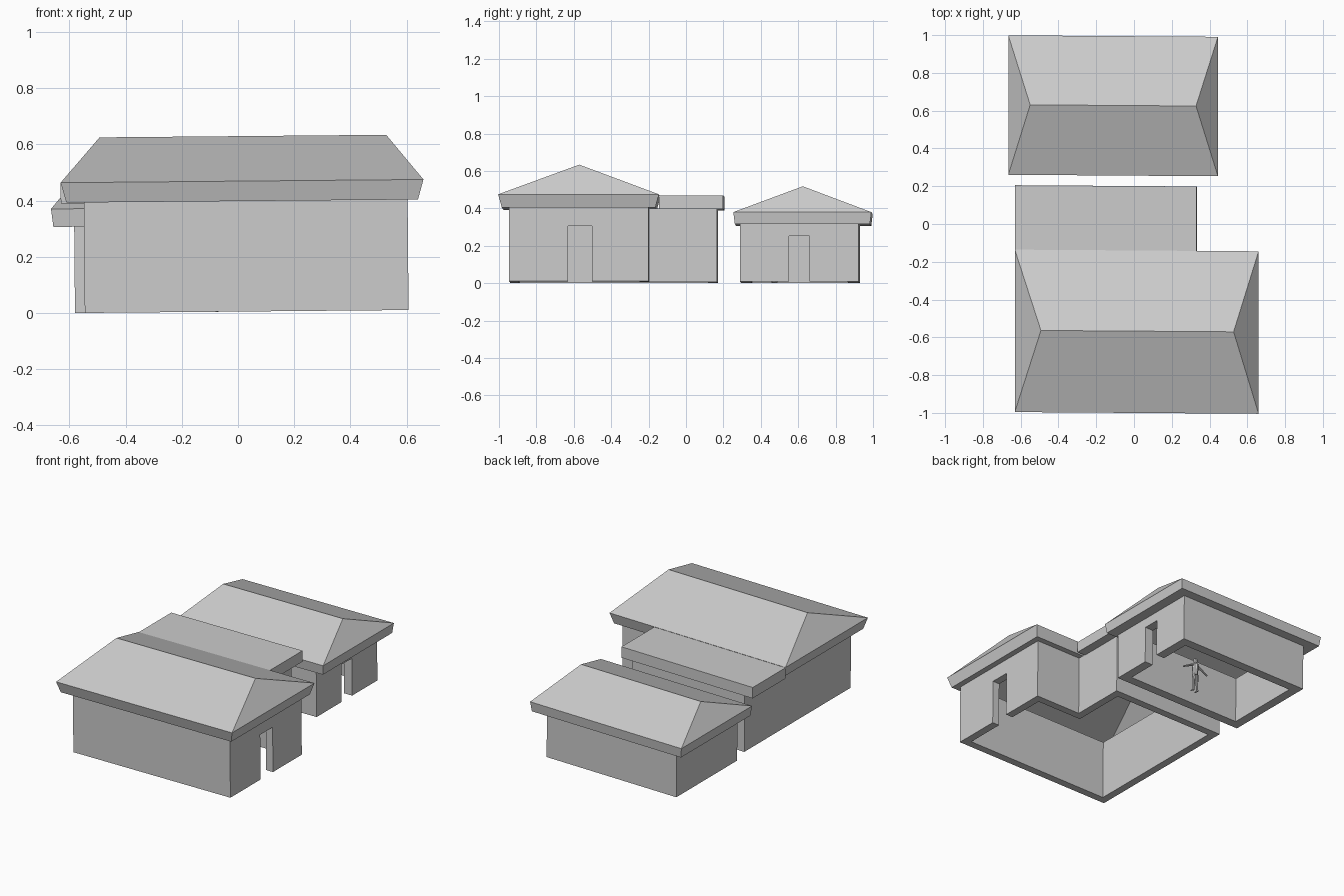
import bpy, bmesh
from mathutils import Vector

if "Cube" in bpy.data.objects:
    bpy.data.objects.remove(bpy.data.objects["Cube"])

TILT, TWIST = 0.009, 0.007   # the whole set leans and turns very slightly


def lean(v):
    x, y, z = v
    return (x - TILT * z, y - TWIST * x, z + TILT * x)


def make(name, verts, faces):
    me = bpy.data.meshes.new(name)
    me.from_pydata([lean(v) for v in verts], [], faces)
    bm = bmesh.new()
    bm.from_mesh(me)
    bmesh.ops.recalc_face_normals(bm, faces=bm.faces)
    bm.to_mesh(me)
    bm.free()
    ob = bpy.data.objects.new(name, me)
    bpy.context.collection.objects.link(ob)
    return ob


def rect(x0, x1, y0, y1):
    return [(x0, y0), (x1, y0), (x1, y1), (x0, y1)]


def rings_to_faces(rings, n):
    return [(a * n + i, a * n + (i + 1) % n, b * n + (i + 1) % n, b * n + i)
            for a, b in rings for i in range(n)]


def prism(name, outline, z0, z1):
    n = len(outline)
    verts = [(x, y, z) for z in (z0, z1) for x, y in outline]
    faces = rings_to_faces([(0, 1)], n) + [tuple(range(n)), tuple(range(n, 2 * n))]
    return make(name, verts, faces)


def inset(outline, t):
    # offset an axis-aligned counter-clockwise outline inward
    out, n = [], len(outline)
    for i in range(n):
        p, c, q = (Vector(outline[(i + k) % n]) for k in (-1, 0, 1))
        a, b = (c - p).normalized(), (q - c).normalized()
        out.append(c + t * (Vector((-a.y, a.x)) + Vector((-b.y, b.x))))
    return [tuple(v) for v in out]


def walls(name, outline, t, z0, z1, door):
    # hollow, floorless wall ring with a doorway cut in the right side
    n, inner = len(outline), inset(outline, t)
    verts = [(x, y, z) for o in (outline, inner) for z in (z0, z1) for x, y in o]
    ob = make(name, verts, rings_to_faces([(0, 1), (1, 3), (3, 2), (2, 0)], n))
    cutter = prism(name + "_door_cutter", rect(*door[:4]), -0.1, door[4])
    cutter.hide_render = True
    cutter.hide_viewport = True
    mod = ob.modifiers.new("doorway", 'BOOLEAN')
    mod.operation, mod.object, mod.solver = 'DIFFERENCE', cutter, 'EXACT'
    return ob


def hip_roof(name, eave, slope_in, soffit, zs, ridge):
    # hip slopes, leaning fascia and a soffit running back to the walls
    zb, zt, zr = zs
    rx0, rx1, ry = ridge
    verts = [(x, y, z) for o, z in ((eave, zt), (inset(eave, slope_in), zb), (soffit, zb))
             for x, y in o]
    verts += [(rx0, ry, zr), (rx1, ry, zr)]
    faces = rings_to_faces([(0, 1), (1, 2)], 4)
    faces += [(0, 1, 13, 12), (1, 2, 13), (2, 3, 12, 13), (3, 0, 12)]
    return make(name, verts, faces)


# main house: L-shaped walls, hip roof, flat-roofed rear wing
house = [(-0.545, -0.942), (0.607, -0.942), (0.607, -0.197),
         (0.278, -0.197), (0.278, 0.167), (-0.545, 0.167)]
walls("house_walls", house, 0.05, 0.005, 0.398, (0.5, 0.7, -0.627, -0.498, 0.3))
hip_roof("house_roof", rect(-0.627, 0.664, -1.0, -0.14), 0.02,
         rect(-0.545, 0.607, -0.942, -0.197), (0.398, 0.469, 0.629), (-0.487, 0.533, -0.567))
prism("wing_roof", rect(-0.627, 0.336, -0.142, 0.201), 0.395, 0.467)

# small outbuilding
shed = rect(-0.58, 0.372, 0.291, 0.925)
walls("outbuilding_walls", shed, 0.06, 0.005, 0.312, (0.27, 0.5, 0.553, 0.662, 0.25))
hip_roof("outbuilding_roof", rect(-0.662, 0.448, 0.256, 0.994), 0.008, shed,
         (0.312, 0.376, 0.515), (-0.545, 0.333, 0.627))

# little scale figure standing inside the outbuilding
FX, FY = -0.09, 0.48


def limb(bm, a, b, r0, r1):
    a, b = Vector(a), Vector(b)
    d = b - a
    m = d.to_track_quat('Z', 'Y').to_matrix().to_4x4()
    m.translation = (a + b) / 2
    bmesh.ops.create_cone(bm, cap_ends=True, segments=8, radius1=r0, radius2=r1,
                          depth=d.length, matrix=m)


bm = bmesh.new()
limb(bm, (0, 0, 0.11), (0, 0, 0.185), 0.016, 0.022)
limb(bm, (0, 0, 0.185), (0, 0, 0.2), 0.012, 0.007)
head = bmesh.ops.create_uvsphere(bm, u_segments=10, v_segments=8, radius=0.015)["verts"]
bmesh.ops.translate(bm, verts=head, vec=(0, 0, 0.213))
for s in (-1, 1):
    limb(bm, (s * 0.018, 0, 0.18), (s * 0.095, 0, 0.14), 0.008, 0.005)
    limb(bm, (s * 0.01, 0, 0.115), (s * 0.016, 0, 0.0), 0.011, 0.006)
    limb(bm, (s * 0.016, 0.008, 0.004), (s * 0.017, -0.022, 0.004), 0.005, 0.004)
me = bpy.data.meshes.new("scale_figure")
bm.to_mesh(me)
bm.free()
figure = bpy.data.objects.new("scale_figure", me)
figure.location = (FX, FY, 0.004)
bpy.context.collection.objects.link(figure)
